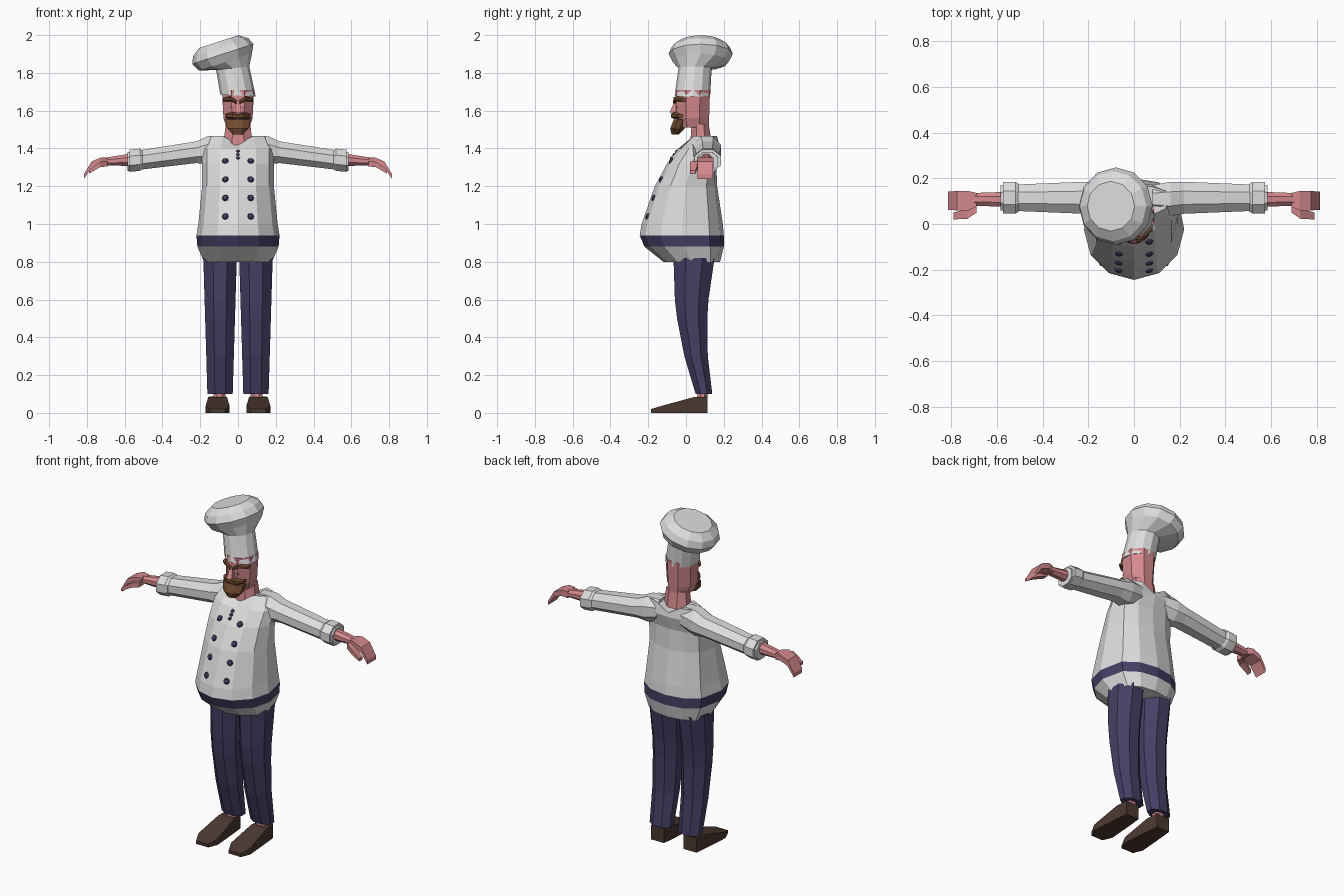
import bpy, bmesh
from math import pi, sin, cos, radians
from mathutils import Vector, Matrix
from mathutils.bvhtree import BVHTree

default_cube = bpy.data.objects.get("Cube")
if default_cube:
    bpy.data.objects.remove(default_cube, do_unlink=True)


def material(name, red, green, blue):
    mat = bpy.data.materials.new(name)
    mat.use_nodes = True
    mat.diffuse_color = (red, green, blue, 1)
    shader = mat.node_tree.nodes["Principled BSDF"]
    shader.inputs["Base Color"].default_value = mat.diffuse_color
    return mat


white = material("white_cloth", .72, .72, .72)
navy = material("navy_cloth", .06, .05, .13)
skin = material("skin", .66, .25, .27)
hair = material("brown_hair", .17, .07, .03)
leather = material("dark_leather", .07, .04, .03)


def finish(name, bm, *mats):
    bmesh.ops.recalc_face_normals(bm, faces=bm.faces)
    mesh = bpy.data.meshes.new(name)
    bm.to_mesh(mesh)
    bm.free()
    for mat in mats:
        mesh.materials.append(mat)
    obj = bpy.data.objects.new(name, mesh)
    bpy.context.collection.objects.link(obj)


def angles(sides, shift=0):
    return [2 * pi * (i + shift) / sides for i in range(sides)]


def section(axis, centre, size, sides):
    """Flat-sided polygon filling a box of the given size across an axis."""
    across = [i for i, letter in enumerate("xyz") if letter != axis]
    points = []
    for angle in angles(sides, shift=.5):
        point = Vector(centre)
        for i, extent, wave in zip(across, size, (cos, sin)):
            point[i] += extent / 2 * wave(angle) / cos(pi / sides)
        points.append(point)
    return points


def bridge(rings):
    """Join matching rings of points into one closed skin."""
    bm = bmesh.new()
    loops = [[bm.verts.new(point) for point in ring] for ring in rings]
    for lower, upper in zip(loops, loops[1:]):
        for i in range(len(lower)):
            bm.faces.new((lower[i - 1], lower[i], upper[i], upper[i - 1]))
    bm.faces.new(loops[0])
    bm.faces.new(loops[-1])
    return bm


def loft(name, mat, axis, *stations, sides=8):
    finish(name, bridge([section(axis, *station, sides) for station in stations]), mat)


def pair(name, mat, axis, *stations, sides=8):
    """The same loft on the left and mirrored to the right."""
    for side, sign in (("left", 1), ("right", -1)):
        bm = bridge([section(axis, *station, sides) for station in stations])
        mirror = Matrix.Diagonal((sign, 1, 1, 1))
        bmesh.ops.transform(bm, matrix=mirror, verts=bm.verts)
        finish(f"{side}_{name}", bm, mat)


# Jacket: round belly, squarer back, collar dipped at the middle
def jacket_ring(height, half_width, front, back):
    middle, half_depth = (front + back) / 2, (back - front) / 2
    points = []
    for angle in angles(12):
        across, along = cos(angle), sin(angle)
        if along > 0:
            along **= .6
        at_middle = abs(across) < .1
        dip = .045 if at_middle and height > collar_start else 0
        points.append(Vector((half_width * across, middle + half_depth * along, height - dip)))
    return points


collar_start, band_bottom, band_top = 1.42, .88, .94
jacket = bridge([
    jacket_ring(.8, .18, -.12, .18),
    jacket_ring(band_bottom, .215, -.22, .2),
    jacket_ring(band_top, .22, -.245, .2),
    jacket_ring(1, .21, -.235, .195),
    jacket_ring(1.2, .19, -.165, .165),
    jacket_ring(1.32, .19, -.1, .16),
    jacket_ring(1.4, .19, -.04, .18),
    jacket_ring(1.465, .155, .03, .17),
])
for face in jacket.faces:
    face.material_index = int(band_bottom < face.calc_center_median().z < band_top)
bmesh.ops.recalc_face_normals(jacket, faces=jacket.faces)
jacket_surface = BVHTree.FromBMesh(jacket)
finish("jacket", jacket, white, navy)


# Buttons pressed onto the jacket surface
def button(name, x, height, radius):
    ray_start, backwards = Vector((x, -1, height)), Vector((0, 1, 0))
    spot, normal, face_index, distance = jacket_surface.ray_cast(ray_start, backwards)
    bm = bmesh.new()
    bmesh.ops.create_uvsphere(bm, u_segments=8, v_segments=4, radius=radius)
    facing = normal.to_track_quat("Z", "Y").to_matrix().to_4x4()
    squash = Matrix.Diagonal((1, 1, .6, 1))
    placement = Matrix.Translation(spot) @ facing @ squash
    bmesh.ops.transform(bm, matrix=placement, verts=bm.verts)
    finish(name, bm, navy)


for row in range(4):
    for side, x in (("left", .067), ("right", -.067)):
        button(f"{side}_button_{row}", x, 1.04 + row * .098, .018)
for row in range(3):
    button(f"collar_button_{row}", 0, 1.35 + row * .018, .01)

# Sleeves with wide cuffs
pair("sleeve", white, "x",
     ((.08, .11, 1.4), (.12, .13)),
     ((.16, .11, 1.39), (.15, .15)),
     ((.22, .115, 1.38), (.14, .115)),
     ((.585, .115, 1.33), (.11, .1)))
pair("cuff", white, "x",
     ((.505, .115, 1.34), (.12, .1)),
     ((.52, .115, 1.34), (.14, .118)),
     ((.575, .115, 1.335), (.14, .118)))

# Forearms, drooping hands and thumbs
pair("forearm", skin, "x",
     ((.57, .108, 1.34), (.065, .065)),
     ((.71, .108, 1.33), (.055, .04)))
pair("hand", skin, "x",
     ((.69, .106, 1.33), (.06, .04)),
     ((.725, .102, 1.335), (.085, .034)),
     ((.775, .102, 1.315), (.085, .032)),
     ((.815, .102, 1.252), (.08, .025)), sides=4)
pair("thumb", skin, "x",
     ((.69, .07, 1.32), (.04, .03)),
     ((.73, .045, 1.315), (.045, .028)),
     ((.79, .035, 1.275), (.03, .018)), sides=4)


# Trousers: legs taper downwards and bow forward at the knee
def leg_station(height):
    bow = .03 + .26 * (height - .6) ** 2
    return (.095, bow, height), (.128 + .06 * height, .07 + .18 * height)


pair("trouser_leg", navy, "z", *[leg_station(z) for z in (.1, .3, .5, .6, .82)])

# Ankles and wedge-shaped shoes
pair("ankle", skin, "z",
     ((.098, .085, .06), (.065, .055)),
     ((.098, .09, .13), (.065, .055)))


def shoe_station(y, width, height):
    return (.108, y, height / 2), (width, height)


pair("shoe", leather, "y",
     shoe_station(-.185, .08, .02),
     shoe_station(-.13, .127, .037),
     shoe_station(.04, .1, .083),
     shoe_station(.115, .085, .086), sides=4)

# Neck, head and nose
loft("neck", skin, "z",
     ((0, .08, 1.4), (.16, .12)),
     ((0, .075, 1.53), (.13, .09)))
loft("head", skin, "z",
     ((0, .04, 1.51), (.12, .16)),
     ((0, .035, 1.56), (.154, .175)),
     ((0, .037, 1.71), (.17, .18)))
loft("nose", skin, "z",
     ((0, -.065, 1.59), (.036, .045)),
     ((0, -.05, 1.65), (.018, .02)), sides=4)

# Eyebrows, closed eyes, moustache and beard
pair("eyebrow", hair, "x",
     ((.006, -.054, 1.644), (.028, .016)),
     ((.04, -.048, 1.664), (.036, .024)),
     ((.08, -.01, 1.656), (.04, .016)), sides=6)
pair("eye_line", hair, "x",
     ((.02, -.05, 1.616), (.008, .006)),
     ((.04, -.046, 1.616), (.008, .006)), sides=4)
pair("moustache", hair, "x",
     ((0, -.062, 1.57), (.034, .018)),
     ((.03, -.06, 1.574), (.04, .034)),
     ((.066, -.03, 1.572), (.03, .018)), sides=6)
loft("beard", hair, "z",
     ((0, -.056, 1.475), (.056, .04)),
     ((0, -.046, 1.505), (.112, .076)),
     ((0, -.032, 1.552), (.134, .066)))


# Tall hat: a narrow band opening into a leaning, squashed dome
def hat_ring(centre, radius, lean, lift=0):
    turn = Matrix.Rotation(radians(-lean), 3, "Y")
    return [Vector(centre) + turn @ Vector((radius * cos(a), radius * sin(a), lift))
            for a in angles(12)]


hat_rings = [hat_ring((0, .034, 1.68), .094, lean=-3),
             hat_ring((-.028, .048, 1.825), .088, lean=6)]
for latitude in map(radians, (-30, 0, 25, 50)):
    hat_rings.append(hat_ring((-.08, .078, 1.9), .17 * cos(latitude),
                              lean=18, lift=.09 * sin(latitude)))
finish("hat", bridge(hat_rings), white)
